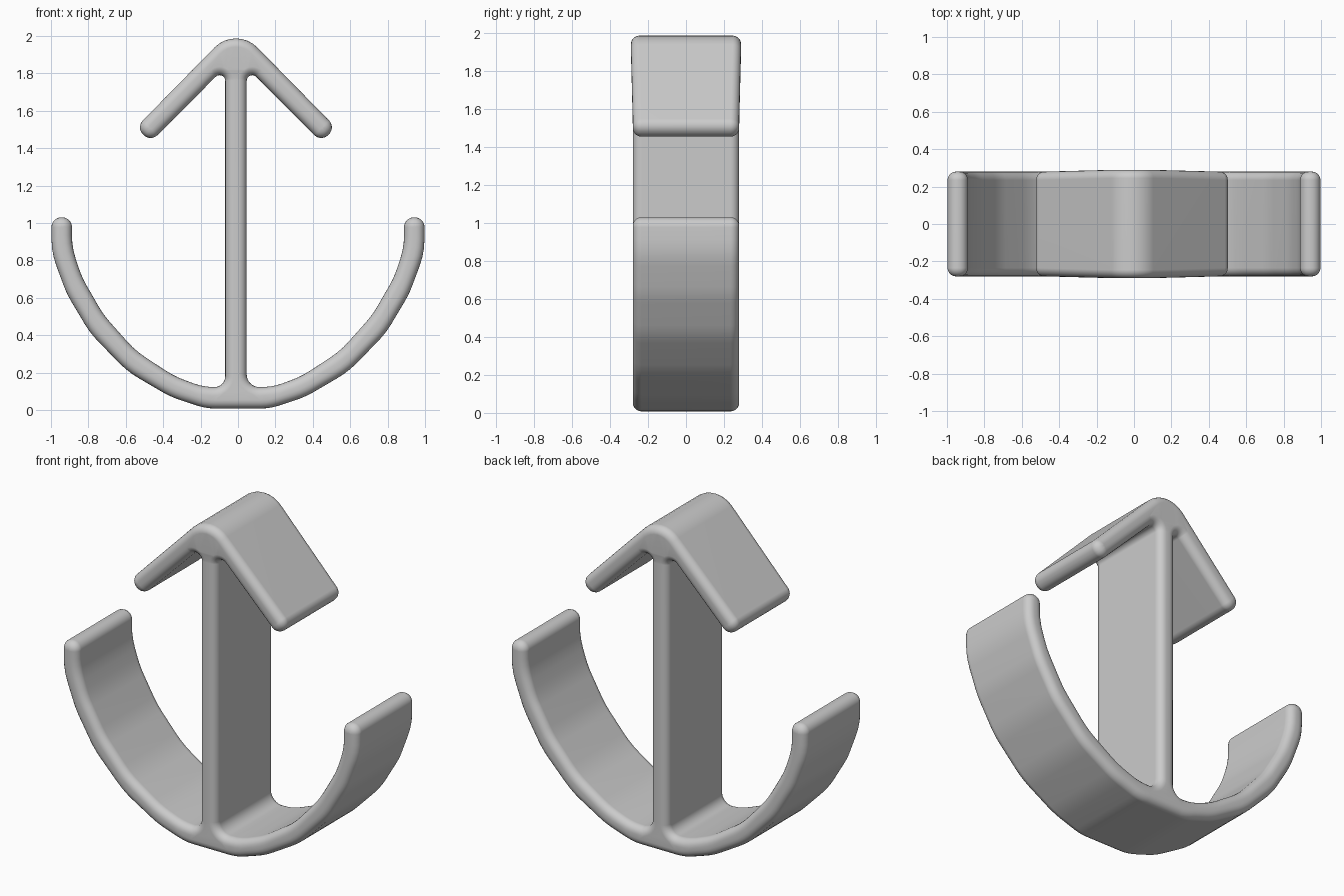
import bpy
import bmesh
import math
from mathutils import Vector

cube = bpy.data.objects.get("Cube")
if cube:
    bpy.data.objects.remove(cube, do_unlink=True)

grey = bpy.data.materials.new("plain grey")
grey.use_nodes = True
colour = (0.6, 0.6, 0.6, 1)
grey.diffuse_color = colour
grey.node_tree.nodes["Principled BSDF"].inputs["Base Color"].default_value = colour

HALF_DEPTH, EDGE, EDGE_STEPS = 0.28, 0.045, 5
LEAN = -0.011  # shaft and arrow head sit slightly off centre

# Corners of the left half outline, clockwise from the apex: x, z, rounding radius
apex = (0, 2.055, 0.16)
half = [
    (0.534, 1.511, 0.052), (0.456, 1.433, 0.052),               # arrow tip
    (0.0575, 1.8325, 0.03), (0.0575, 0.12, 0.085),              # shaft
    (0.19, 0.125, 0.3), (0.34, 0.18, 0.5), (0.55, 0.318, 0.5),  # inside of the bowl
    (0.72, 0.51, 0.5), (0.835, 0.71, 0.5), (0.888, 0.87, 0.4),
    (0.888, 1.03, 0.052), (0.997, 1.03, 0.052),                 # bowl rim
    (0.997, 0.84, 0.4), (0.915, 0.62, 0.5), (0.79, 0.41, 0.5),  # outside of the bowl
    (0.59, 0.205, 0.5), (0.36, 0.07, 0.5), (0.17, 0.008, 0.3),
]


def shifted(x, z, r):
    return (x + (LEAN if z > 1.2 or abs(x) < 0.1 else 0), z, r)


def rounded(corners):
    """Replace every corner with an arc that touches both neighbouring edges."""
    points = []
    for i, (x, z, r) in enumerate(corners):
        p = Vector((x, z))
        prev = Vector(corners[i - 1][:2]) - p
        nxt = Vector(corners[(i + 1) % len(corners)][:2]) - p
        a, b = prev.normalized(), nxt.normalized()
        angle = a.angle(b)
        reach = min(r / math.tan(angle / 2), 0.49 * prev.length, 0.49 * nxt.length)
        radius = reach * math.tan(angle / 2)
        centre = p + (a + b).normalized() * radius / math.sin(angle / 2)
        start, end = p + a * reach - centre, p + b * reach - centre
        steps = max(3, math.ceil((math.pi - angle) / 0.2))
        sweep = start.angle(end)
        for k in range(steps + 1):
            t = k / steps
            points.append(centre + (start * math.sin((1 - t) * sweep)
                                    + end * math.sin(t * sweep)) / math.sin(sweep))
    return points


def inset(points, d):
    """Move a clockwise outline inward by d."""
    result = []
    for i, p in enumerate(points):
        a = (p - points[i - 1]).normalized()
        b = (points[(i + 1) % len(points)] - p).normalized()
        na, nb = Vector((a.y, -a.x)), Vector((b.y, -b.x))
        result.append(p + (na + nb) * d / (1 + na.dot(nb)))
    return result


def depth(z):
    """Half depth, swelling slightly at the apex."""
    t = min(max((z - 1.75) / 0.12, 0), 1)
    return HALF_DEPTH + 0.01 * t * t * (3 - 2 * t)


corners = [apex] + half + [(-x, z, r) for x, z, r in reversed(half)]
outline = rounded([shifted(*c) for c in corners])

# Stack of outlines from front to back, drawn in at both rounded edges
bm = bmesh.new()
rings = []
angles = [math.pi / 2 * k / EDGE_STEPS for k in range(EDGE_STEPS + 1)]
layers = [(-1, a) for a in reversed(angles)] + [(1, a) for a in angles]
for side, a in layers:
    ring = inset(outline, EDGE * (1 - math.cos(a)))
    rings.append([bm.verts.new((p.x, side * (depth(p.y) - EDGE + EDGE * math.sin(a)), p.y))
                  for p in ring])
for lower, upper in zip(rings, rings[1:]):
    for i in range(len(lower)):
        bm.faces.new((lower[i - 1], lower[i], upper[i], upper[i - 1]))
caps = [bm.faces.new(rings[0]), bm.faces.new(rings[-1])]
bmesh.ops.recalc_face_normals(bm, faces=bm.faces)
bmesh.ops.triangulate(bm, faces=caps)

mesh = bpy.data.meshes.new("anchor_body")
bm.to_mesh(mesh)
bm.free()
mesh.materials.append(grey)
anchor = bpy.data.objects.new("anchor_body", mesh)
bpy.context.collection.objects.link(anchor)

bpy.ops.object.select_all(action="DESELECT")
anchor.select_set(True)
bpy.context.view_layer.objects.active = anchor
bpy.ops.object.shade_smooth_by_angle(angle=math.radians(40))
weighted = anchor.modifiers.new("even shading", "WEIGHTED_NORMAL")
weighted.keep_sharp = True
